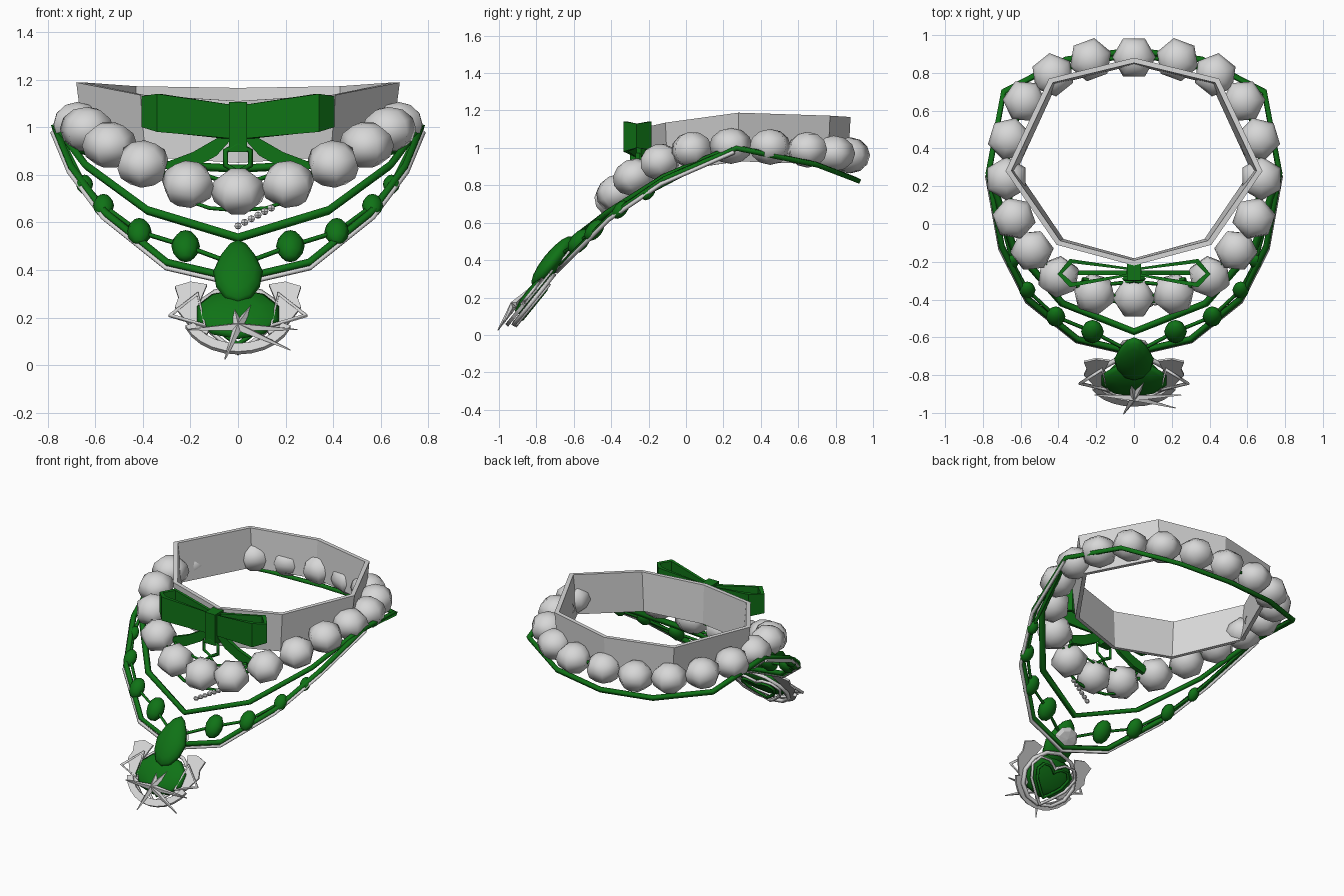
import bpy, bmesh, math
from mathutils import Vector, Matrix

if "Cube" in bpy.data.objects:
    bpy.data.objects.remove(bpy.data.objects["Cube"])


def material(name, color):
    m = bpy.data.materials.new(name)
    m.diffuse_color = (*color, 1)
    m.use_nodes = True
    m.node_tree.nodes["Principled BSDF"].inputs["Base Color"].default_value = m.diffuse_color
    return m


GREY = material("pale_grey", (0.68, 0.68, 0.68))
GREEN = material("deep_green", (0.005, 0.17, 0.008))

# Tilted frame of the pendant: x across, v up the slope, n outwards
V = Vector((0, 0.63, 0.777))
N = Vector((0, -0.777, 0.63))
ORIGIN = Vector((0, -0.825, 0.2))
FRAME = Matrix.Translation(ORIGIN) @ Matrix((
    (1, 0, 0, 0), (0, V.y, N.y, 0), (0, V.z, N.z, 0), (0, 0, 0, 1)))


def finish(name, bm, mat, smooth=False):
    bmesh.ops.recalc_face_normals(bm, faces=bm.faces)
    me = bpy.data.meshes.new(name)
    bm.to_mesh(me)
    bm.free()
    me.materials.append(mat)
    for p in me.polygons:
        p.use_smooth = smooth
    ob = bpy.data.objects.new(name, me)
    bpy.context.collection.objects.link(ob)
    return ob


def ball(bm, matrix, radii, segs=8, rings=6):
    bmesh.ops.create_uvsphere(bm, u_segments=segs, v_segments=rings, radius=1,
                              matrix=matrix @ Matrix.Diagonal((*radii, 1)))


def tube(name, pts, radius, mat, closed=False, frame=None, tilt_res=0):
    cu = bpy.data.curves.new(name, 'CURVE')
    cu.dimensions = '3D'
    cu.bevel_depth = radius
    cu.bevel_resolution = tilt_res
    cu.use_fill_caps = True
    sp = cu.splines.new('POLY')
    sp.points.add(len(pts) - 1)
    for p, co in zip(sp.points, pts):
        co = Vector(co)
        p.co = (*(frame @ co if frame else co), 1)
    sp.use_cyclic_u = closed
    cu.materials.append(mat)
    ob = bpy.data.objects.new(name, cu)
    bpy.context.collection.objects.link(ob)
    bpy.ops.object.select_all(action='DESELECT')
    ob.select_set(True)
    bpy.context.view_layer.objects.active = ob
    bpy.ops.object.convert(target='MESH')
    return ob


def plate(name, pts, thick, mat, frame):
    bm = bmesh.new()
    f = bm.faces.new([bm.verts.new((*p, 0)) for p in pts])
    ext = bmesh.ops.extrude_face_region(bm, geom=[f])
    bmesh.ops.translate(bm, vec=(0, 0, thick),
                        verts=[g for g in ext["geom"] if isinstance(g, bmesh.types.BMVert)])
    bm.transform(frame)
    return finish(name, bm, mat)


def loop_band(name, rings, mat):
    """Closed band: each ring is a list of points, consecutive rings are joined."""
    bm = bmesh.new()
    vs = [[bm.verts.new(p) for p in r] for r in rings]
    n = len(vs[0])
    for a, b in zip(vs, vs[1:] + vs[:1]):
        for i in range(n):
            j = (i + 1) % n
            bm.faces.new((a[i], a[j], b[j], b[i]))
    return finish(name, bm, mat)


def mirrored(half):
    """Close a centre-to-centre half path over x = 0."""
    return half + [(-p[0], *p[1:]) for p in half[-2:0:-1]]


# Eight sided collar band, narrower at its bottom
collar = mirrored([(0, -0.22, 1.11), (0.41, -0.11, 1.135), (0.68, 0.28, 1.188),
                   (0.45, 0.77, 1.172), (0, 0.88, 1.165)])


def collar_ring(sx, sy, drop):
    return [(x * sx, 0.33 + (y - 0.33) * sy, z - drop) for x, y, z in collar]


loop_band("collar", [collar_ring(0.95, 0.975, 0.26), collar_ring(1, 1, 0),
                     collar_ring(0.955, 0.95, 0), collar_ring(0.91, 0.93, 0.26)], GREY)

# Large bead necklace on a string
beads = mirrored([(0, -0.39, 0.73), (0.21, -0.37, 0.76), (0.40, -0.28, 0.845),
                  (0.54, -0.14, 0.925), (0.635, 0.03, 0.99), (0.675, 0.24, 1.01),
                  (0.66, 0.45, 1.005), (0.58, 0.65, 0.99), (0.43, 0.79, 0.97),
                  (0.23, 0.87, 0.96), (0, 0.882, 0.96)])
bm = bmesh.new()
for x, y, z in beads:
    turn = math.atan2(y - 0.25, x)
    pitch = 0.45 * max(0, min(1, (0.2 - y) / 0.5))
    ball(bm, Matrix.Translation((x, y, z)) @ Matrix.Rotation(pitch, 4, 'X')
         @ Matrix.Rotation(turn, 4, 'Z'), (0.116, 0.116, 0.096), 6, 6)
finish("large_beads", bm, GREY, True)
tube("bead_string", beads, 0.012, GREEN, True)

# Lower necklace: two strands that meet at the sides, with a strand behind
back = [(0.69, 0.70, 0.91), (0.36, 0.87, 0.845), (0, 0.92, 0.825)]
outer = [(0, -0.68, 0.36), (0.30, -0.61, 0.43), (0.56, -0.40, 0.64),
         (0.70, -0.12, 0.83), (0.77, 0.27, 1.0)]
inner = [(0, -0.57, 0.535), (0.38, -0.42, 0.65), (0.64, -0.12, 0.84), (0.76, 0.25, 1.0)]
tube("outer_strand", mirrored(outer + back), 0.018, GREEN, True)
tube("inner_strand", [(-x, y, z) for x, y, z in inner[:0:-1]] + inner, 0.02, GREEN)
trim = [(x * 1.01, y - 0.012, z - 0.022) for x, y, z in outer]
tube("strand_trim", [(-x, y, z) for x, y, z in trim[:0:-1]] + trim, 0.012, GREY)

# Small green beads between the strands
small = [(0.22, -0.57, 0.50, 0.06), (0.415, -0.49, 0.56, 0.052),
         (0.565, -0.35, 0.67, 0.044), (0.645, -0.20, 0.76, 0.036)]
bm = bmesh.new()
for x, y, z, r in small:
    for s in (-1, 1):
        ball(bm, Matrix.Translation((s * x, y, z)) @ Matrix.Rotation(-0.7, 4, 'X'),
             (r, r * 0.8, r * 1.3), 8, 6)
finish("small_beads", bm, GREEN, True)
mid = [(0.03, -0.67, 0.43)] + [p[:3] for p in small] + [(0.76, 0.24, 0.99)]
for s in (-1, 1):
    tube("small_bead_string", [(s * x, y, z) for x, y, z in mid], 0.01, GREEN)

# Bow: two hollow loops, a knot and two tails
profile = [(0.0, -0.235, 0.95, 1.09), (0.34, -0.185, 0.99, 1.14),
           (0.405, -0.265, 1.0, 1.13), (0.34, -0.335, 0.98, 1.14), (0.0, -0.27, 0.95, 1.09)]
for s in (-1, 1):
    inside = [(0.04 + x * 0.84, -0.255 + (y + 0.255) * 0.68, a, b) for x, y, a, b in profile]
    loop_band("bow_loop", [[(s * x, y, a) for x, y, a, b in profile],
                           [(s * x, y, b) for x, y, a, b in profile],
                           [(s * x, y, b) for x, y, a, b in inside],
                           [(s * x, y, a) for x, y, a, b in inside]], GREEN)
    front = Matrix(((s, 0, 0, 0), (0, 0, 1, -0.27), (0, 1, 0, 0), (0, 0, 0, 1)))
    plate("bow_tail", [(0.0, 0.98), (0.06, 0.97), (0.19, 0.895), (0.31, 0.85),
                       (0.29, 0.80), (0.20, 0.82), (0.09, 0.88)], 0.025, GREEN, front)
bm = bmesh.new()
bmesh.ops.create_cube(bm, size=1, matrix=Matrix.Translation((0, -0.255, 1.0))
                      @ Matrix.Diagonal((0.076, 0.09, 0.21, 1)))
finish("bow_knot", bm, GREEN)

# Ring and fine chains hanging under the bow
tube("bow_ring", [(0.06 * math.sin(i * math.pi / 3), -0.29, 0.87 + 0.06 * math.cos(i * math.pi / 3))
                  for i in range(6)], 0.012, GREEN, True)
for s in (-1, 1):
    tube("fine_chain", [(0, -0.3, 0.81), (s * 0.05, -0.31, 0.77), (s * 0.15, -0.32, 0.80),
                        (s * 0.27, -0.29, 0.83)], 0.01, GREEN)
    tube("hanging_chain", [(s * 0.27, -0.29, 0.82), (s * 0.24, -0.37, 0.70),
                           (s * 0.12, -0.41, 0.66), (0, -0.42, 0.65)], 0.01, GREEN)
bm = bmesh.new()
for i in range(6):
    t = i / 5
    ball(bm, Matrix.Translation((0.14 * t, -0.45 + 0.04 * t, 0.585 + 0.075 * t)),
         (0.018, 0.015, 0.015), 6, 4)
finish("tiny_beads", bm, GREY)

# Pendant: tapering drop, dome and grey knob behind the drop
bm = bmesh.new()
ball(bm, Matrix(), (0.105, 0.17, 0.05), 12, 8)
for v in bm.verts:
    v.co.x *= 1 - 2.2 * max(0, v.co.y)
bm.transform(FRAME @ Matrix.Translation((0, 0.22, 0.035)))
finish("pendant_drop", bm, GREEN, True)
bm = bmesh.new()
ball(bm, FRAME @ Matrix.Translation((0, 0.01, 0.01)), (0.185, 0.135, 0.035), 10, 6)
finish("pendant_dome", bm, GREEN, True)
bm = bmesh.new()
ball(bm, FRAME @ Matrix.Translation((0, 0.27, -0.005)), (0.085, 0.075, 0.02), 8, 4)
finish("pendant_knob", bm, GREY)

# Side wings and pointed frames of the pendant
for s in (-1, 1):
    plate("pendant_wing", [(s * x, v) for x, v in (
        (0.13, 0.17), (0.20, 0.185), (0.265, 0.16), (0.25, 0.10), (0.265, 0.05),
        (0.21, -0.04), (0.13, -0.10), (0.11, -0.03), (0.17, 0.05))], 0.012, GREY, FRAME)
    tube("pointed_frame", [(s * 0.17, 0.11, 0.02), (s * 0.285, -0.005, 0.02),
                           (s * 0.14, -0.06, 0.02)], 0.011, GREY, True, FRAME)

# Lower rim: flat curved strip
arc = [math.radians(200 + 14 * i) for i in range(11)]
plate("pendant_rim", [(0.235 * math.cos(a), 0.015 + 0.215 * math.sin(a)) for a in arc]
      + [(0.195 * math.cos(a), 0.015 + 0.17 * math.sin(a)) for a in reversed(arc)],
      0.02, GREY, FRAME)

# Tapered spikes radiating in front
hub = Vector((0.0, -0.09, 0.05))
bm = bmesh.new()
for x, v in ((0.07, 0.07), (-0.055, -0.25), (-0.21, -0.09), (0.22, -0.20),
             (0.25, -0.09), (-0.02, 0.05), (0.10, -0.14)):
    tip = Vector((x, v, 0.03))
    d = tip - hub
    bmesh.ops.create_cone(bm, cap_ends=True, segments=4, radius1=0.02, radius2=0.003,
                          depth=d.length, matrix=FRAME @ Matrix.Translation((hub + tip) / 2)
                          @ d.to_track_quat('Z', 'Y').to_matrix().to_4x4())
finish("pendant_spikes", bm, GREY)

# Heart outlines and ring on the back
for size, mat, depth in ((0.0105, GREY, -0.03), (0.0075, GREEN, -0.035)):
    heart = []
    for i in range(16):
        t = i * math.pi / 8
        heart.append((size * 16 * math.sin(t) ** 3,
                      size * (13 * math.cos(t) - 5 * math.cos(2 * t) - 2 * math.cos(3 * t)),
                      depth))
    tube("back_heart", heart, 0.01, mat, True, FRAME)
tube("back_ring", [(0.19 * math.cos(i * math.pi / 6), 0.17 * math.sin(i * math.pi / 6), -0.015)
                   for i in range(12)], 0.014, GREY, True, FRAME)
